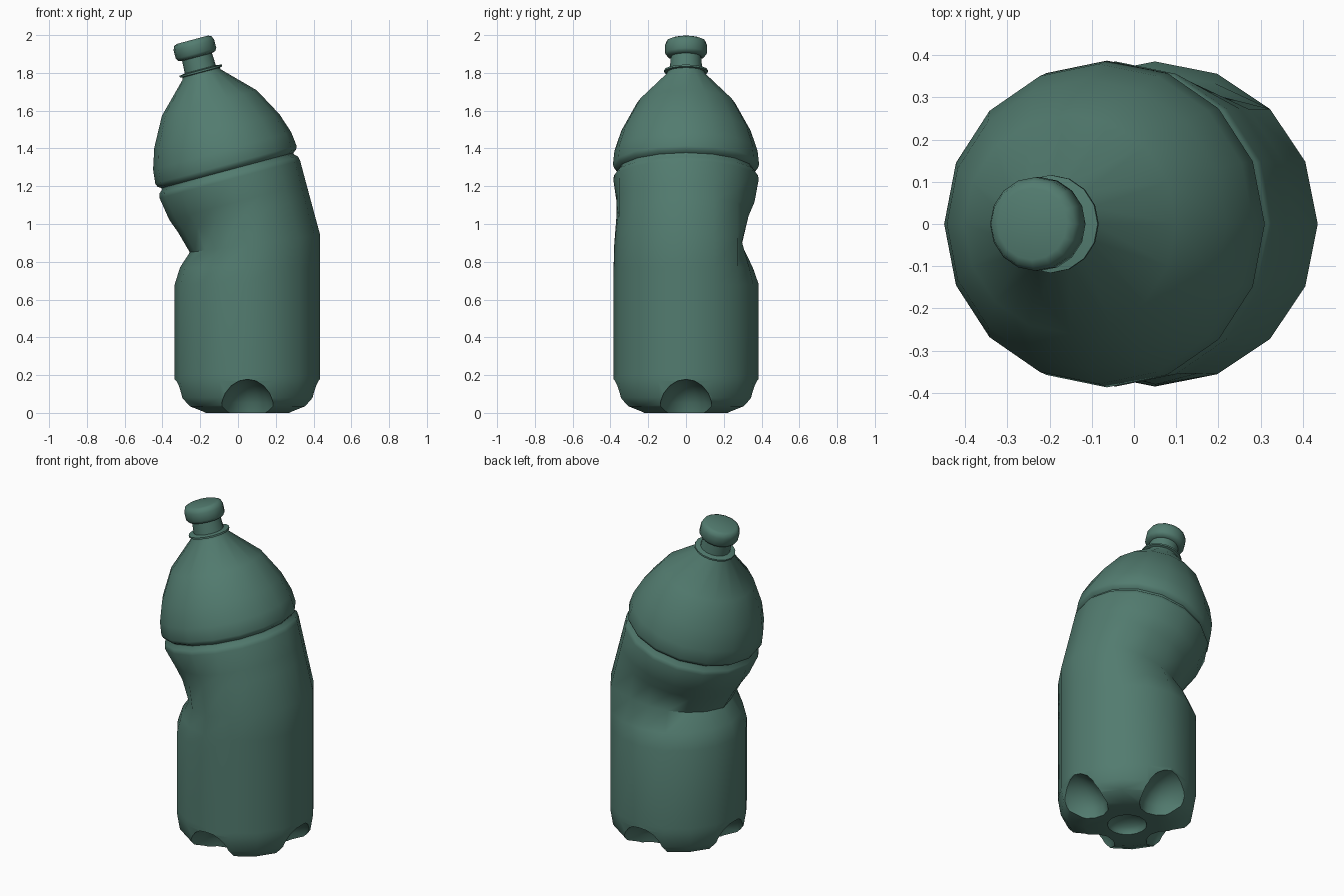
import bpy, bmesh
from math import sin, cos, pi, radians, exp
from mathutils import Matrix, Vector

if "Cube" in bpy.data.objects:
    bpy.data.objects.remove(bpy.data.objects["Cube"])

SEGS = 16
TILT = radians(-15)
BASE_X = 0.05

mat = bpy.data.materials.new("green_plastic")
mat.diffuse_color = (0.085, 0.2, 0.16, 1)
mat.use_nodes = True
mat.node_tree.nodes["Principled BSDF"].inputs["Base Color"].default_value = mat.diffuse_color

# Frames: upright lower half, bend plane, leaning upper half
LOWER = Matrix.Translation((BASE_X, 0, 0))
BEND = (Matrix.Translation((BASE_X, 0, 0.89)) @ Matrix.Rotation(TILT / 2, 4, 'Y')
        @ Matrix.Diagonal((1.009, 1, 1, 1)))
UPPER = Matrix.Translation((-0.055, 0, 1.28)) @ Matrix.Rotation(TILT, 4, 'Y')

# Inward push per column around the crushed side (column 0 faces +x)
DENT = [0, 0, 0, .065, .09, .105, .11, .10, .08, .085, .065, .035, .005, 0, 0, 0]


def lathe(name, rows):
    """Rows of (frame, radius, height, dent weight, front dent), capped at both ends."""
    bm = bmesh.new()
    rings = []
    for frame, r, h, dent, front in rows:
        ring = []
        for i in range(SEGS):
            a = 2 * pi * i / SEGS
            rr = r - dent * DENT[i] - front * exp(-((a - radians(245)) / 0.5) ** 2)
            ring.append(bm.verts.new(frame @ Vector((rr * cos(a), rr * sin(a), h))))
        rings.append(ring)
    for lo, hi in zip(rings, rings[1:]):
        for i in range(SEGS):
            j = (i + 1) % SEGS
            bm.faces.new((lo[i], lo[j], hi[j], hi[i]))
    bm.faces.new(rings[0][::-1])
    bm.faces.new(rings[-1])
    bmesh.ops.recalc_face_normals(bm, faces=bm.faces)
    me = bpy.data.meshes.new(name)
    bm.to_mesh(me)
    bm.free()
    ob = bpy.data.objects.new(name, me)
    bpy.context.collection.objects.link(ob)
    me.materials.append(mat)
    return ob


def smooth(ob, angle):
    bpy.ops.object.select_all(action='DESELECT')
    ob.select_set(True)
    bpy.context.view_layer.objects.active = ob
    bpy.ops.object.shade_smooth_by_angle(angle=radians(angle))


def hollow(target, loc, size, turn):
    """Scoop an ellipsoid out of the bottle base."""
    bpy.ops.mesh.primitive_uv_sphere_add(segments=16, ring_count=10, radius=1,
                                         location=loc, rotation=(0, 0, turn))
    cutter = bpy.context.object
    cutter.name = "base_cutter"
    cutter.scale = size
    cutter.hide_render = True
    cutter.data.materials.append(mat)
    mod = target.modifiers.new("scoop", 'BOOLEAN')
    mod.operation = 'DIFFERENCE'
    mod.solver = 'EXACT'
    mod.object = cutter
    bpy.context.view_layer.objects.active = target
    bpy.ops.object.modifier_apply(modifier=mod.name)
    bpy.data.objects.remove(cutter)


# Bottle: base, crushed waist, grooved collar, dome and neck
lower = [(.24, 0, 0), (.335, .035, 0), (.37, .08, 0), (.385, .17, 0), (.385, .2, 0),
         (.385, .68, 0), (.385, .77, .35)]
upper = [(.385, -.246, .6, .03), (.385, -.17, .25, .035), (.385, -.045, 0, 0),
         (.38, -.022, 0, 0), (.362, -.006, 0, 0), (.362, .004, 0, 0), (.38, .016, 0, 0),
         (.387, .035, 0, 0), (.379, .11, 0, 0), (.343, .22, 0, 0), (.26, .373, 0, 0),
         (.104, .53, 0, 0), (.102, .54, 0, 0), (.116, .543, 0, 0), (.116, .553, 0, 0),
         (.085, .558, 0, 0), (.08, .66, 0, 0)]
rows = [(LOWER, r, h, d, 0) for r, h, d in lower]
rows.append((BEND, .385, 0, 1, 0))
rows += [(UPPER, r, h, d, f) for r, h, d, f in upper]
bottle = lathe("bottle", rows)

# Four hollows between the feet, plus one under the centre
for k in range(4):
    a = k * pi / 2
    hollow(bottle, (BASE_X + .39 * cos(a), .39 * sin(a), 0), (.22, .152, .178), a)
hollow(bottle, (BASE_X, 0, 0), (.11, .11, .06), 0)
smooth(bottle, 50)

# Screw cap
cap = lathe("cap", [(UPPER, r, h, 0, 0) for r, h in
                    [(.08, .625), (.1, .63), (.111, .645), (.111, .69), (.103, .712), (.085, .72)]])
smooth(cap, 50)
